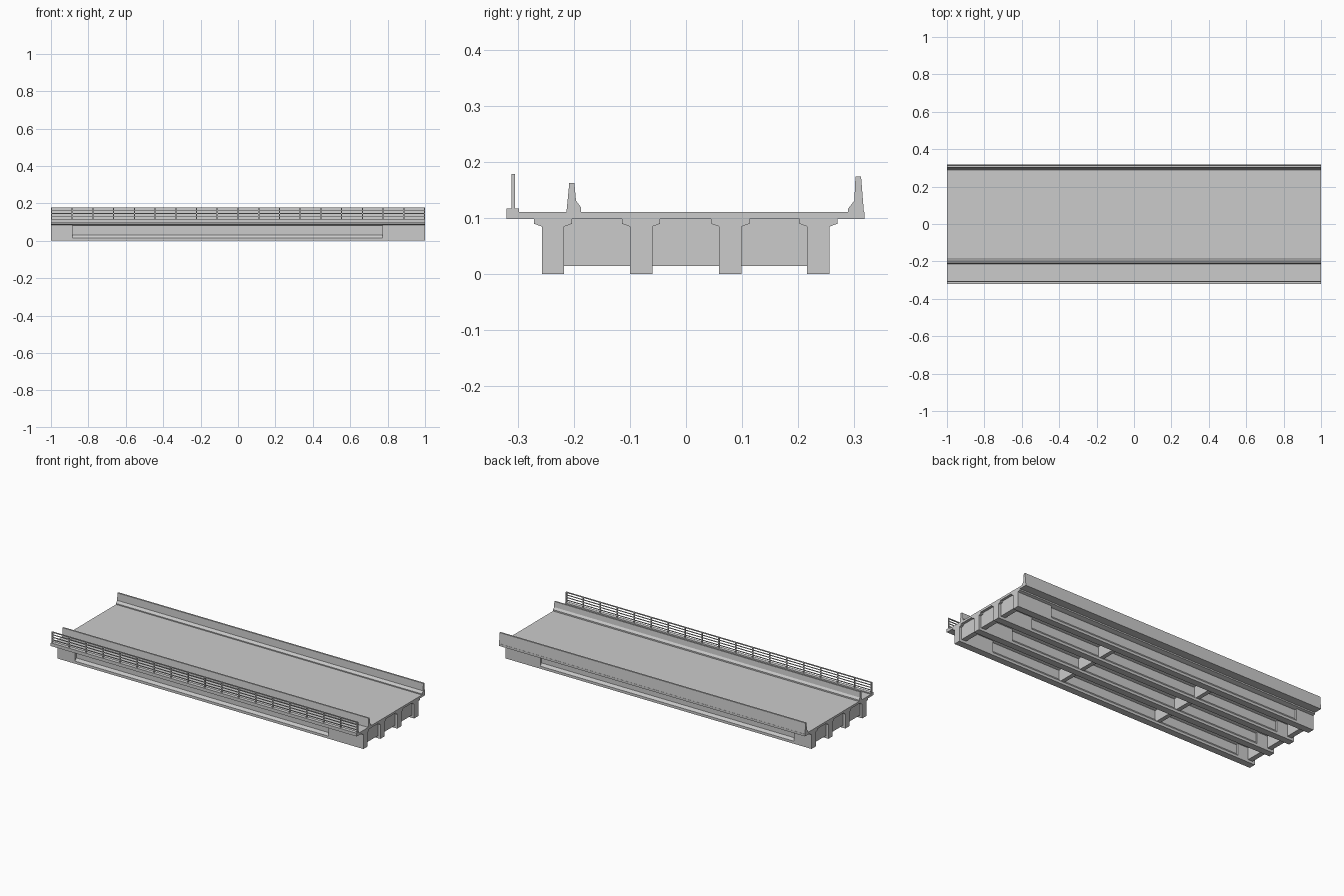
import bpy, bmesh

if "Cube" in bpy.data.objects:
    bpy.data.objects.remove(bpy.data.objects["Cube"])


def extrude_x(name, sections):
    """One object from (yz profile, x0, x1) prisms."""
    bm = bmesh.new()
    for profile, x0, x1 in sections:
        a = [bm.verts.new((x0, y, z)) for y, z in profile]
        b = [bm.verts.new((x1, y, z)) for y, z in profile]
        n = len(a)
        bm.faces.new(a)
        bm.faces.new(b[::-1])
        for i in range(n):
            j = (i + 1) % n
            bm.faces.new((a[i], b[i], b[j], a[j]))
    bmesh.ops.recalc_face_normals(bm, faces=bm.faces)
    mesh = bpy.data.meshes.new(name)
    bm.to_mesh(mesh)
    bm.free()
    obj = bpy.data.objects.new(name, mesh)
    bpy.context.collection.objects.link(obj)
    return obj


def rect(y0, y1, z0, z1):
    return [(y0, z0), (y1, z0), (y1, z1), (y0, z1)]


def mirrored(half, yc):
    return [(yc + y, z) for y, z in half] + [(yc - y, z) for y, z in reversed(half)]


TOP = 0.111      # road surface
SOFFIT = 0.098   # underside of the slab
CENTRES = (-0.237, -0.08, 0.079, 0.236)

# Deck slab
extrude_x("deck_slab", [(rect(-0.32, 0.318, SOFFIT, TOP), -1, 1)])

# Girders: solid ends, I-section with thin web between them
flange = [(0.02, 0.085), (0.034, 0.09), (0.034, SOFFIT)]
solid = [(0.02, 0.0)] + flange
i_section = [(0.02, 0.0), (0.02, 0.015), (0.009, 0.03), (0.009, 0.082)] + flange
for k, yc in enumerate(CENTRES):
    extrude_x(f"girder_{k + 1}", [
        (mirrored(solid, yc), -1, -0.885),
        (mirrored(i_section, yc), -0.885, 0.773),
        (mirrored(solid, yc), 0.773, 1),
    ])

# Cross diaphragms between neighbouring girders
for k, (x0, x1) in enumerate([(-0.985, -0.955), (-0.36, -0.335), (0.29, 0.315), (0.955, 0.985)]):
    extrude_x(f"diaphragm_row_{k + 1}", [
        (rect(ya + 0.009, yb - 0.009, 0.015, SOFFIT), x0, x1)
        for ya, yb in zip(CENTRES, CENTRES[1:])])

# Sloped concrete barriers
extrude_x("inner_barrier", [([(-0.213, TOP), (-0.208, 0.163), (-0.199, 0.163),
                              (-0.196, 0.131), (-0.187, 0.119), (-0.187, TOP)], -1, 1)])
extrude_x("outer_barrier", [([(0.317, TOP), (0.312, 0.174), (0.302, 0.174),
                              (0.300, 0.131), (0.289, 0.117), (0.289, TOP)], -1, 1)])

# Footway curb and railing
extrude_x("footway_curb", [(rect(-0.32, -0.298, TOP, 0.117), -1, 1)])
POSTS = 19
step = (2 - 0.006) / (POSTS - 1)
extrude_x("railing_posts", [
    (rect(-0.311, -0.305, 0.117, 0.179), -1 + i * step, -1 + i * step + 0.006)
    for i in range(POSTS)])
extrude_x("railing_rails", [(rect(-0.311, -0.305, 0.174, 0.179), -1, 1)] + [
    (rect(-0.310, -0.306, z - 0.002, z + 0.002), -1, 1) for z in (0.131, 0.146, 0.161)])
